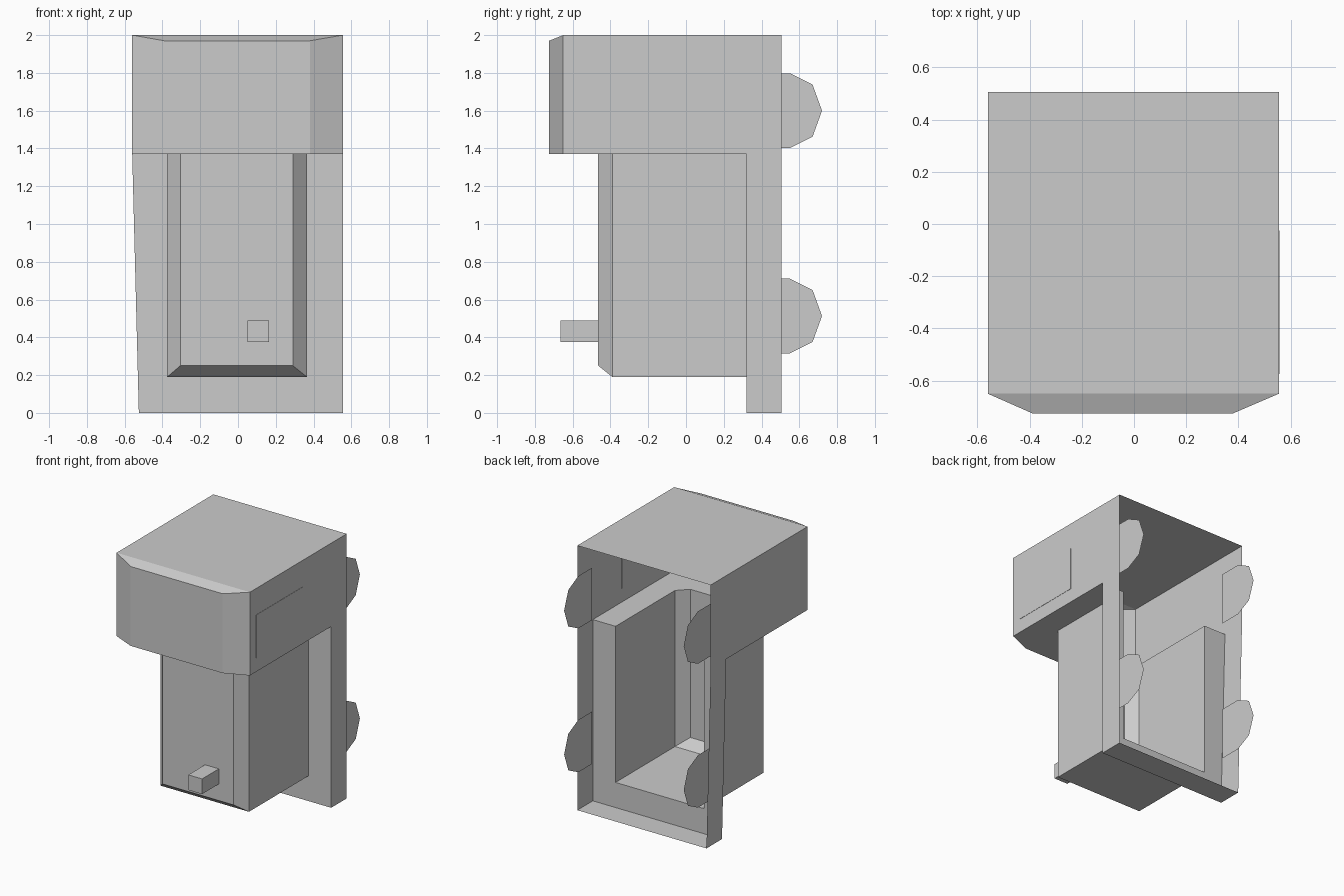
import bpy, bmesh

cube = bpy.data.objects.get("Cube")
if cube:
    bpy.data.objects.remove(cube, do_unlink=True)

grey = bpy.data.materials.new("plain_grey")
grey.use_nodes = True
COLOUR = (0.6, 0.6, 0.6, 1)
grey.diffuse_color = COLOUR
grey.node_tree.nodes["Principled BSDF"].inputs["Base Color"].default_value = COLOUR


def sheet_object(name, polygons):
    """Join flat polygons into one open shell."""
    bm = bmesh.new()
    for points in polygons:
        bm.faces.new([bm.verts.new(p) for p in points])
    bmesh.ops.remove_doubles(bm, verts=bm.verts, dist=0.0005)
    bmesh.ops.recalc_face_normals(bm, faces=bm.faces)
    mesh = bpy.data.meshes.new(name)
    bm.to_mesh(mesh)
    bm.free()
    mesh.materials.append(grey)
    obj = bpy.data.objects.new(name, mesh)
    bpy.context.collection.objects.link(obj)
    return obj


def box(name, low, high):
    bpy.ops.mesh.primitive_cube_add(size=1, location=[(a + b) / 2 for a, b in zip(low, high)])
    obj = bpy.context.object
    obj.name = name
    obj.scale = [b - a for a, b in zip(low, high)]
    bpy.ops.object.transform_apply(location=False, rotation=False, scale=True)
    obj.data.materials.append(grey)
    return obj


def bay(plan, z_open, z_cap, z_front):
    """Walls along a six-point plan, open at the back, with a chamfered capped end."""
    ends = [z_cap, z_cap, z_front, z_front, z_cap, z_cap]
    rim = [(x, y, z_open) for x, y in plan]
    end = [(x, y, z) for (x, y), z in zip(plan, ends)]
    walls = [(rim[i], rim[i + 1], end[i + 1], end[i]) for i in range(5)]
    cap = (end[0], end[1], end[4], end[5])
    return walls + [cap, tuple(end[1:5])]


BACK, PLATE, SPLIT = 0.505, 0.32, 1.37
LEFT, RIGHT, FOOT = 0.555, -0.56, -0.525

head_front = [(LEFT, -0.65), (0.38, -0.725), (-0.39, -0.725), (RIGHT, -0.65)]
head_plan = [(LEFT, BACK)] + head_front + [(RIGHT, BACK)]
box_plan = [(0.365, PLATE), (0.365, -0.39), (0.29, -0.465),
            (-0.305, -0.465), (-0.375, -0.39), (-0.375, PLATE)]

# Overhanging head, with a floor notched around the lower bay
floor = [(LEFT, PLATE)] + head_front + [(RIGHT, PLATE)] + box_plan[::-1]
sheet_object("head_shell", bay(head_plan, SPLIT, 2.0, 1.97)
             + [[(x, y, SPLIT) for x, y in floor]])

# Lower bay
sheet_object("lower_bay", bay(box_plan, SPLIT, 0.19, 0.25))

# Rear housing: front plate with opening, then side walls and bottom
outer = [(RIGHT, SPLIT), (FOOT, 0), (LEFT, 0), (LEFT, SPLIT)]
opening = [(0.365, SPLIT), (0.365, 0.19), (-0.375, 0.19), (-0.375, SPLIT)]
housing = [[(x, PLATE, z) for x, z in outer + opening]]
for (xa, za), (xb, zb) in zip(outer, outer[1:]):
    housing.append([(xa, PLATE, za), (xb, PLATE, zb), (xb, BACK, zb), (xa, BACK, za)])
sheet_object("rear_housing", housing)

# Rounded rear tabs
half = [(0.385, 0.198), (0.55, 0.198), (0.67, 0.138)]
profile = half + [(0.72, 0)] + [(y, -z) for y, z in half[::-1]]
for side, x in (("left", 0.515), ("right", -0.485)):
    for level, centre in (("upper", 1.6), ("lower", 0.513)):
        sheet_object(f"{level}_{side}_tab", [[(x, y, centre + z) for y, z in profile]])

# Front handle and flush side panel
box("front_handle", (0.05, -0.665, 0.375), (0.165, -0.465, 0.49))
box("side_panel", (LEFT - 0.002, -0.575, 1.475), (LEFT + 0.002, -0.025, 1.8))
